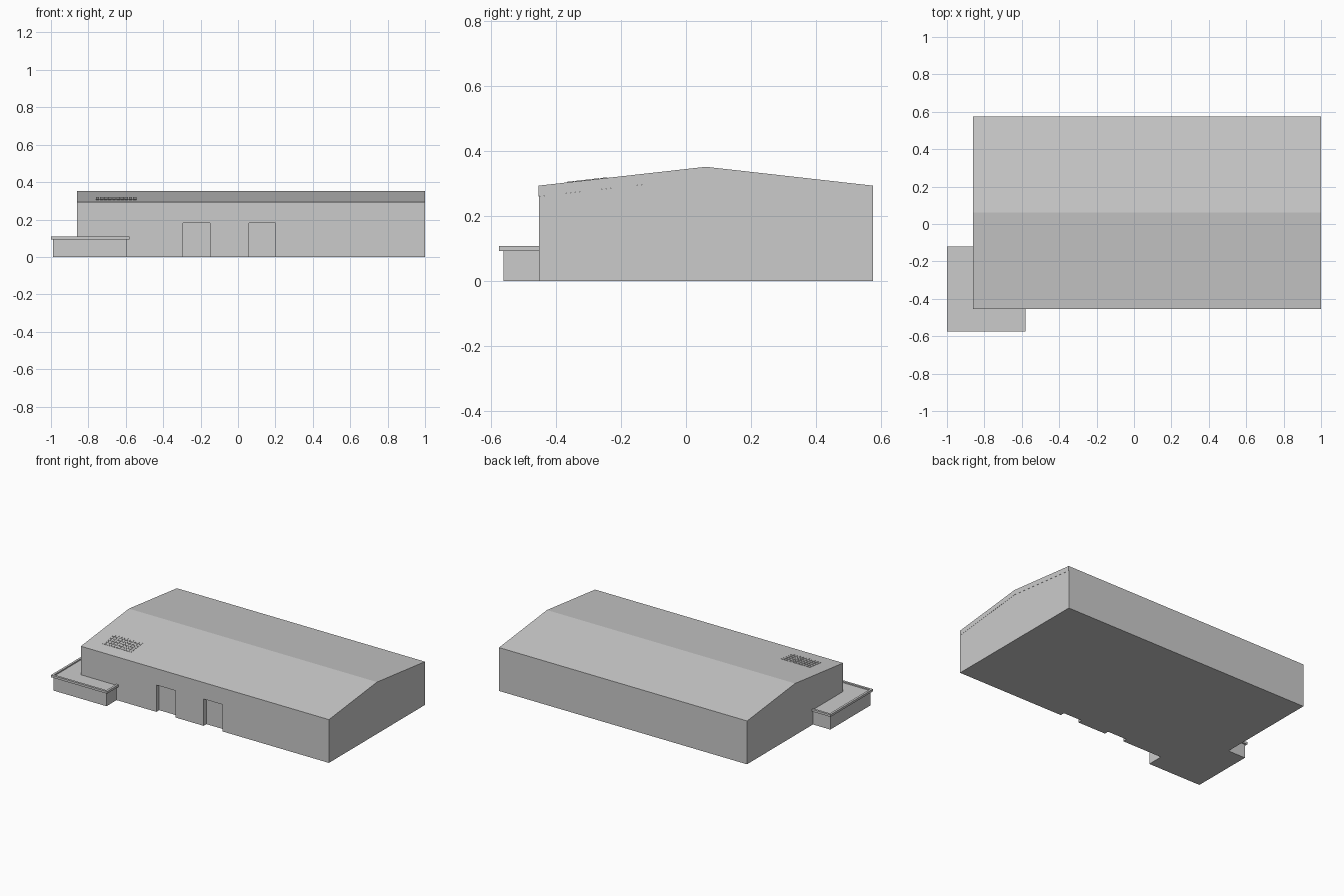
import bpy, bmesh, math
from mathutils import Matrix

if "Cube" in bpy.data.objects:
    bpy.data.objects.remove(bpy.data.objects["Cube"])


def make(name, bm):
    bmesh.ops.recalc_face_normals(bm, faces=bm.faces[:])
    me = bpy.data.meshes.new(name)
    bm.to_mesh(me)
    bm.free()
    ob = bpy.data.objects.new(name, me)
    bpy.context.collection.objects.link(ob)
    return ob


def add_box(bm, x0, x1, y0, y1, z0, z1, frame=Matrix()):
    m = Matrix.Translation(((x0 + x1) / 2, (y0 + y1) / 2, (z0 + z1) / 2))
    m = m @ Matrix.Diagonal((x1 - x0, y1 - y0, z1 - z0, 1))
    bmesh.ops.create_cube(bm, size=1, matrix=frame @ m)


def box(name, *dims):
    bm = bmesh.new()
    add_box(bm, *dims)
    return make(name, bm)


def extrude_x(name, profile, x0, x1):
    bm = bmesh.new()
    f = bm.faces.new([bm.verts.new((x0, y, z)) for y, z in profile])
    r = bmesh.ops.extrude_face_region(bm, geom=[f])
    moved = [v for v in r["geom"] if isinstance(v, bmesh.types.BMVert)]
    bmesh.ops.translate(bm, verts=moved, vec=(x1 - x0, 0, 0))
    return make(name, bm)


def cut(target, cutter):
    mod = target.modifiers.new("cut", "BOOLEAN")
    mod.operation = "DIFFERENCE"
    mod.solver = "EXACT"
    mod.object = cutter
    cutter.hide_render = True
    cutter.hide_viewport = True
    cutter.display_type = "WIRE"


X0, X1, YF, YB, YR = -0.86, 1.0, -0.453, 0.575, 0.061
EAVE, RIDGE, THICK = 0.294, 0.352, 0.033

# Gabled hall walls
walls = extrude_x("hall_walls", [
    (YF, 0), (YB, 0), (YB, EAVE - THICK), (YR, RIDGE - THICK),
    (YF, EAVE - THICK)], X0, X1 - 0.001)

# Recessed doorways
for i, (a, b) in enumerate([(-0.295, -0.15), (0.06, 0.2)]):
    cut(walls, box(f"doorway_cutter_{i}", a, b, YF - 0.1, YF + 0.03, -0.1, 0.182))

# Roof slab
e = 0.001
extrude_x("hall_roof", [
    (YF - e, EAVE - THICK), (YR, RIDGE - THICK), (YB, EAVE - THICK),
    (YB, EAVE), (YR, RIDGE), (YF - e, EAVE)], X0 - e, X1)

# Corner annex with a shallow rimmed flat roof
box("annex_walls", -0.99, -0.593, -0.562, -0.132, 0, 0.094)
annex_roof = box("annex_roof", -1.0, -0.58, -0.575, -0.12, 0.093, 0.108)
cut(annex_roof, box("annex_roof_cutter", -0.985, -0.595, -0.56, -0.135, 0.1, 0.2))

# Grid of thin roof panels lying on the front slope
slope = math.atan2(RIDGE - EAVE, YR - YF)
frame = Matrix.Translation((0, YF, EAVE)) @ Matrix.Rotation(slope, 4, "X")
bm = bmesh.new()
cols, rows, gap = 10, 5, 0.004
w, d = 0.22 / cols, 0.13 / rows
for c in range(cols):
    for r in range(rows):
        x, y = -0.76 + c * w, 0.087 + r * d
        add_box(bm, x, x + w - gap, y, y + d - gap, -0.001, 0.002, frame)
make("roof_panels", bm)
